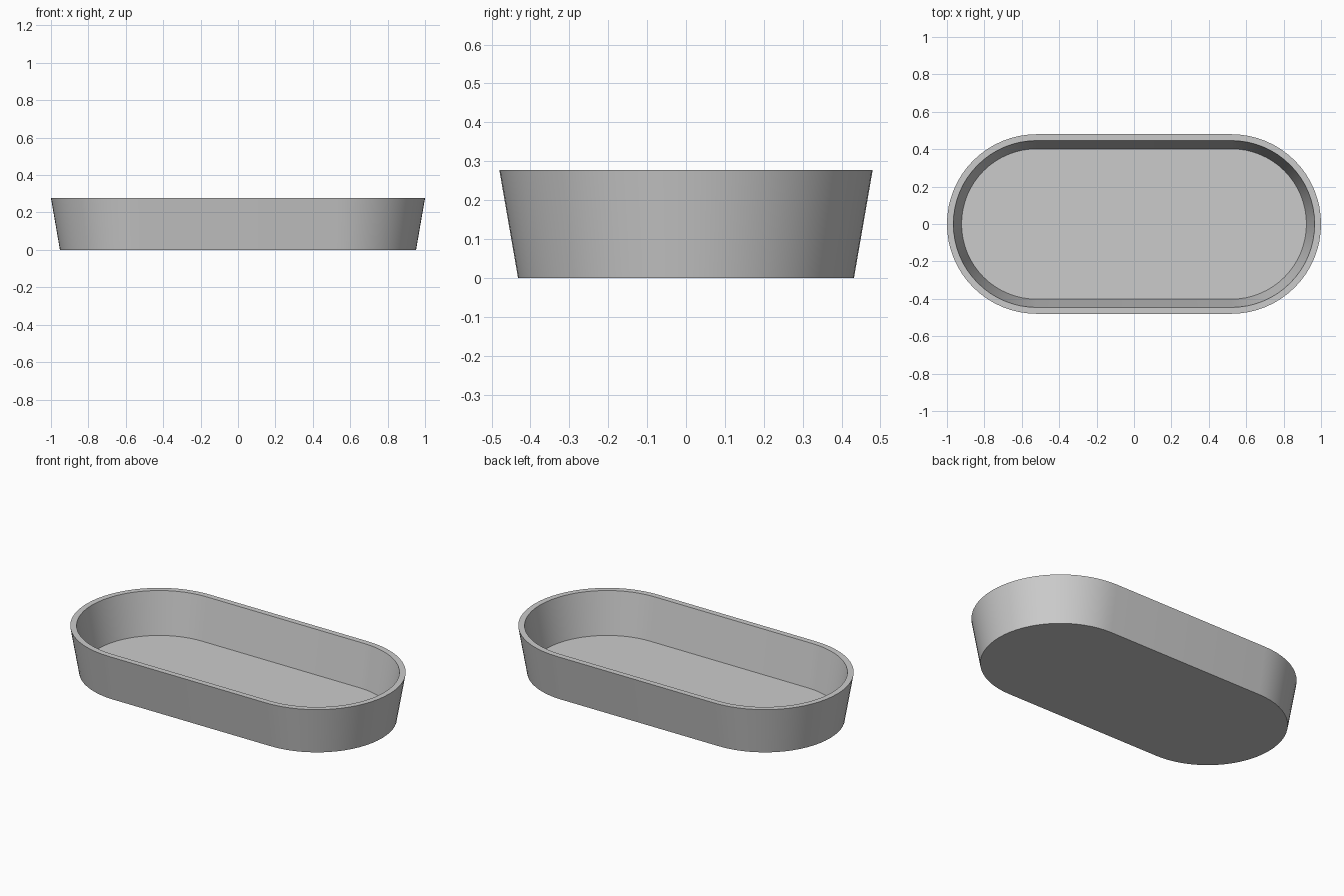
import bpy, bmesh, math

cube = bpy.data.objects.get("Cube")
if cube:
    bpy.data.objects.remove(cube, do_unlink=True)

HEIGHT, FLOOR = 0.277, 0.03
HALF_STRAIGHT = 0.52
ARC_STEPS = 32


def make_material(name, color):
    mat = bpy.data.materials.new(name)
    mat.use_nodes = True
    mat.diffuse_color = color
    mat.node_tree.nodes["Principled BSDF"].inputs["Base Color"].default_value = color
    return mat


def stadium(bm, radius, z):
    """Ring of vertices: two half circles joined by straight sides."""
    ring = []
    for side in (1, -1):
        for i in range(ARC_STEPS + 1):
            a = math.pi * (i / ARC_STEPS - 0.5)
            ring.append(bm.verts.new((side * (HALF_STRAIGHT + radius * math.cos(a)),
                                      side * radius * math.sin(a), z)))
    return ring


# Tapered tray: outer wall, flat rim, inner wall, then both floors
bm = bmesh.new()
profile = [(0.432, 0), (0.48, HEIGHT), (0.446, HEIGHT), (0.402, FLOOR)]
rings = [stadium(bm, r, z) for r, z in profile]
for low, high in zip(rings, rings[1:]):
    for i in range(len(low)):
        j = (i + 1) % len(low)
        bm.faces.new((low[i], low[j], high[j], high[i]))
bm.faces.new(rings[0][::-1])
bm.faces.new(rings[-1])
bmesh.ops.recalc_face_normals(bm, faces=bm.faces[:])

mesh = bpy.data.meshes.new("oval_tray")
bm.to_mesh(mesh)
bm.free()
mesh.materials.append(make_material("light_grey", (0.6, 0.6, 0.6, 1)))
tray = bpy.data.objects.new("oval_tray", mesh)
bpy.context.collection.objects.link(tray)

# Smooth walls with crisp rim and floor edges
bpy.ops.object.select_all(action="DESELECT")
tray.select_set(True)
bpy.context.view_layer.objects.active = tray
bpy.ops.object.shade_smooth_by_angle(angle=math.radians(30))
